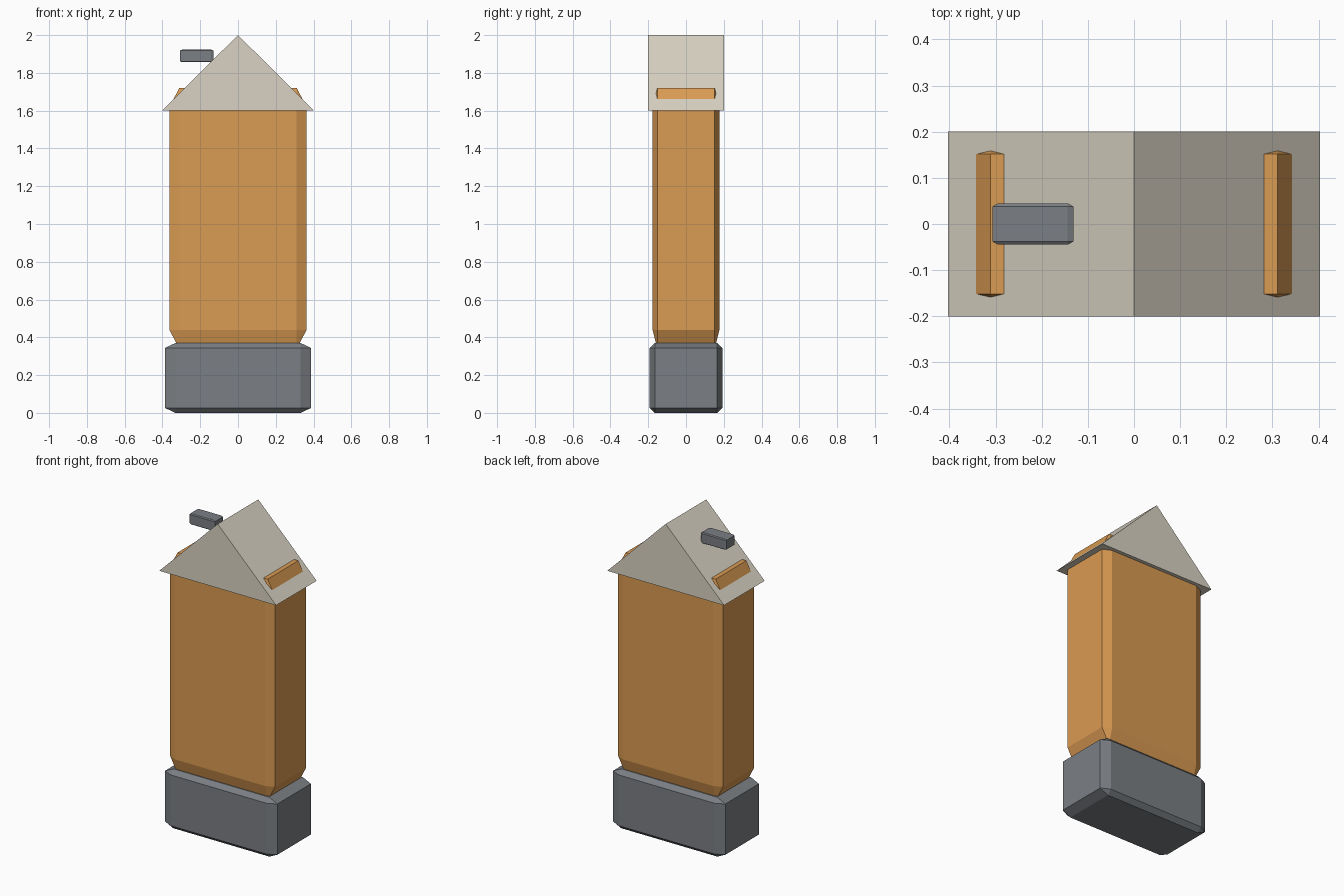
import bpy
import bmesh

CHAMFER = 0.072  # chamfer as a share of each box side

cube = bpy.data.objects.get("Cube")
if cube:
    bpy.data.objects.remove(cube, do_unlink=True)


def make_material(name, rgb):
    mat = bpy.data.materials.new(name)
    mat.use_nodes = True
    colour = (*rgb, 1.0)
    mat.diffuse_color = colour
    mat.node_tree.nodes["Principled BSDF"].inputs["Base Color"].default_value = colour
    return mat


def finish(bm, name, mat):
    bmesh.ops.recalc_face_normals(bm, faces=bm.faces[:])
    mesh = bpy.data.meshes.new(name)
    bm.to_mesh(mesh)
    bm.free()
    mesh.materials.append(mat)
    obj = bpy.data.objects.new(name, mesh)
    bpy.context.collection.objects.link(obj)
    return obj


def chamfered_box(name, mat, centre, size):
    """Unit cube, chamfered, then stretched so the chamfer stretches too."""
    bm = bmesh.new()
    bmesh.ops.create_cube(bm, size=1)
    bmesh.ops.bevel(bm, geom=bm.edges[:], offset=CHAMFER, offset_type='OFFSET',
                    segments=1, affect='EDGES', clamp_overlap=True)
    bmesh.ops.scale(bm, vec=size, verts=bm.verts[:])
    bmesh.ops.translate(bm, vec=centre, verts=bm.verts[:])
    return finish(bm, name, mat)


def gable_prism(name, mat, half_width, half_depth, eaves, ridge):
    """Triangular profile extruded from front to back."""
    bm = bmesh.new()
    profile = [(-half_width, eaves), (half_width, eaves), (0, ridge)]
    face = bm.faces.new([bm.verts.new((x, -half_depth, z)) for x, z in profile])
    extruded = bmesh.ops.extrude_face_region(bm, geom=[face], use_keep_orig=True)
    moved = [g for g in extruded["geom"] if isinstance(g, bmesh.types.BMVert)]
    bmesh.ops.translate(bm, vec=(0, 2 * half_depth, 0), verts=moved)
    return finish(bm, name, mat)


stone = make_material("dark grey stone", (0.196, 0.21, 0.227))
timber = make_material("orange timber", (0.70, 0.325, 0.085))
slate = make_material("pale roof", (0.70, 0.65, 0.55))

# Stone footing, tall body whose shoulders poke through the roof
chamfered_box("base", stone, (0, 0, 0.185), (0.775, 0.385, 0.37))
chamfered_box("body", timber, (0, 0, 1.03), (0.726, 0.354, 1.38))

# Gabled roof and the small block on its right slope
gable_prism("roof", slate, 0.403, 0.2, 1.6, 2.0)
chamfered_box("roof_block", stone, (-0.219, 0, 1.89), (0.176, 0.089, 0.067))
